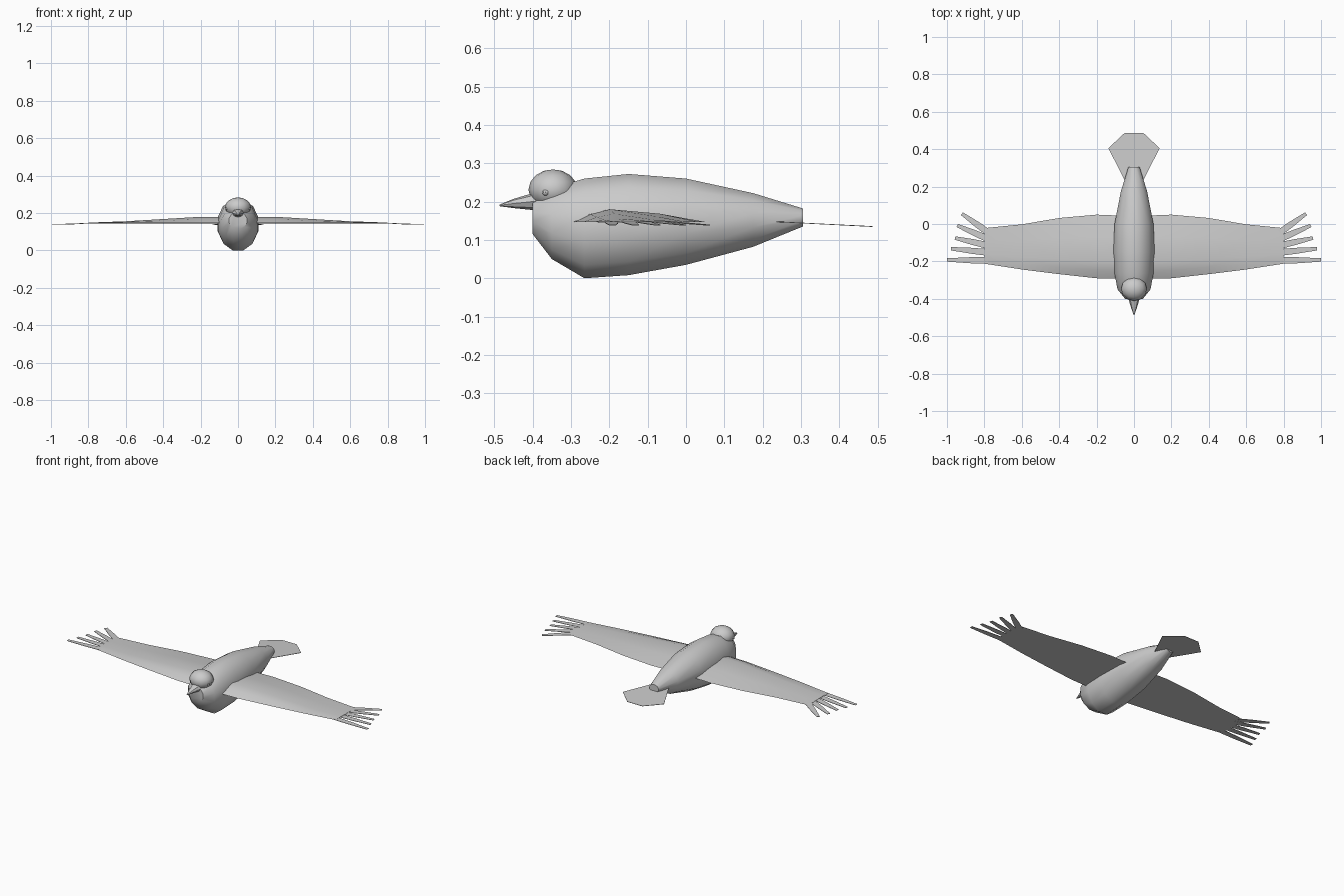
import bpy, bmesh, math
from mathutils import Matrix

if "Cube" in bpy.data.objects:
    bpy.data.objects.remove(bpy.data.objects["Cube"])


def finish(name, bm, smooth=True, mirror=False):
    bmesh.ops.recalc_face_normals(bm, faces=bm.faces)
    me = bpy.data.meshes.new(name)
    bm.to_mesh(me)
    bm.free()
    ob = bpy.data.objects.new(name, me)
    bpy.context.collection.objects.link(ob)
    if mirror:
        ob.modifiers.new("mirror", 'MIRROR')
    if smooth:
        bpy.context.view_layer.objects.active = ob
        ob.select_set(True)
        bpy.ops.object.shade_smooth_by_angle(angle=math.radians(40))
        ob.select_set(False)
    return ob


def loft(bm, rings):
    # bridge equal-length rings and cap both ends
    vs = [[bm.verts.new(p) for p in r] for r in rings]
    n = len(vs[0])
    for a, b in zip(vs, vs[1:]):
        for i in range(n):
            j = (i + 1) % n
            bm.faces.new((a[i], a[j], b[j], b[i]))
    bm.faces.new(vs[0])
    bm.faces.new(vs[-1])


def plate(bm, pts, t=0.002):
    # thin flat piece from an outline
    f = bm.faces.new([bm.verts.new(p) for p in pts])
    r = bmesh.ops.extrude_face_region(bm, geom=[f])
    for v in r['geom']:
        if isinstance(v, bmesh.types.BMVert):
            v.co.z -= t


# body: y, bottom z, top z, half width
stations = [(-0.40, 0.115, 0.205, 0.048), (-0.35, 0.05, 0.235, 0.088),
            (-0.265, 0.0, 0.26, 0.104), (-0.15, 0.008, 0.272, 0.11),
            (0.0, 0.035, 0.26, 0.104), (0.175, 0.082, 0.222, 0.07),
            (0.305, 0.135, 0.182, 0.03)]
rings = []
for y, lo, hi, w in stations:
    c, h = (lo + hi) / 2, (hi - lo) / 2
    ring = []
    for i in range(12):
        a = math.tau * (i + 0.5) / 12
        ring.append((w * math.cos(a) / 0.966, y, c + h * math.sin(a) / 0.966))
    rings.append(ring)
bm = bmesh.new()
loft(bm, rings)
finish("body", bm)

# head
bm = bmesh.new()
bmesh.ops.create_uvsphere(bm, u_segments=12, v_segments=8, radius=1,
                          matrix=Matrix.Translation((0, -0.347, 0.231)) @ Matrix.Diagonal((0.069, 0.064, 0.053, 1)))
finish("head", bm)

# beak: slightly hooked cone
bm = bmesh.new()
loft(bm, [[(w * math.cos(math.tau * i / 8), y, z + h * math.sin(math.tau * i / 8)) for i in range(8)]
          for y, z, w, h in [(-0.385, 0.202, 0.034, 0.026), (-0.41, 0.199, 0.027, 0.02),
                             (-0.45, 0.195, 0.015, 0.012), (-0.487, 0.19, 0.002, 0.002)]])
finish("beak", bm)

# eyes
bm = bmesh.new()
bmesh.ops.create_uvsphere(bm, u_segments=8, v_segments=6, radius=0.009,
                          matrix=Matrix.Translation((0.058, -0.366, 0.224)))
finish("eyes", bm, mirror=True)

# wings: x, leading y, trailing y, top z
bm = bmesh.new()
rings = []
for x, y0, y1, top in [(0.0, -0.295, 0.042, 0.18), (0.2, -0.29, 0.05, 0.18),
                       (0.4, -0.268, 0.032, 0.168), (0.6, -0.243, -0.002, 0.156),
                       (0.8, -0.212, -0.022, 0.149)]:
    d, h = y1 - y0, top - 0.147
    rings.append([(x, y0, 0.147), (x, y0 + 0.12 * d, 0.147 + 0.6 * h), (x, y0 + 0.27 * d, top),
                  (x, y0 + 0.65 * d, 0.147 + 0.65 * h), (x, y1, 0.147), (x, y0 + 0.4 * d, 0.145)])
loft(bm, rings)
finish("wings", bm, mirror=True)

# splayed wing tip feathers: base y, tip x, tip y
bm = bmesh.new()
for by, tx, ty in [(-0.045, 0.92, 0.055), (-0.08, 0.945, -0.008), (-0.115, 0.957, -0.075),
                   (-0.152, 0.978, -0.132), (-0.195, 1.0, -0.192)]:
    L = math.hypot(tx - 0.78, ty - by)
    ux, uy = (tx - 0.78) / L, (ty - by) / L
    out = []
    for s, w in [(0, 0.018), (0.45, 0.016), (1, 0.009)]:
        cx, cy, z = 0.78 + ux * L * s, by + uy * L * s, 0.148 - 0.008 * s
        out.append(((cx + uy * w, cy - ux * w, z), (cx - uy * w, cy + ux * w, z)))
    plate(bm, [p[0] for p in out] + [p[1] for p in reversed(out)])
for v in bm.verts:
    v.co.x = min(v.co.x, 1.0)
finish("wing_tip_feathers", bm, smooth=False, mirror=True)

# fan tail
bm = bmesh.new()
half = [(0.045, 0.225), (0.137, 0.405), (0.05, 0.487)]
pts = half + [(-x, y) for x, y in reversed(half)]
plate(bm, [(x, y, 0.149 - (y - 0.225) * 0.05) for x, y in pts])
finish("tail", bm, smooth=False)
